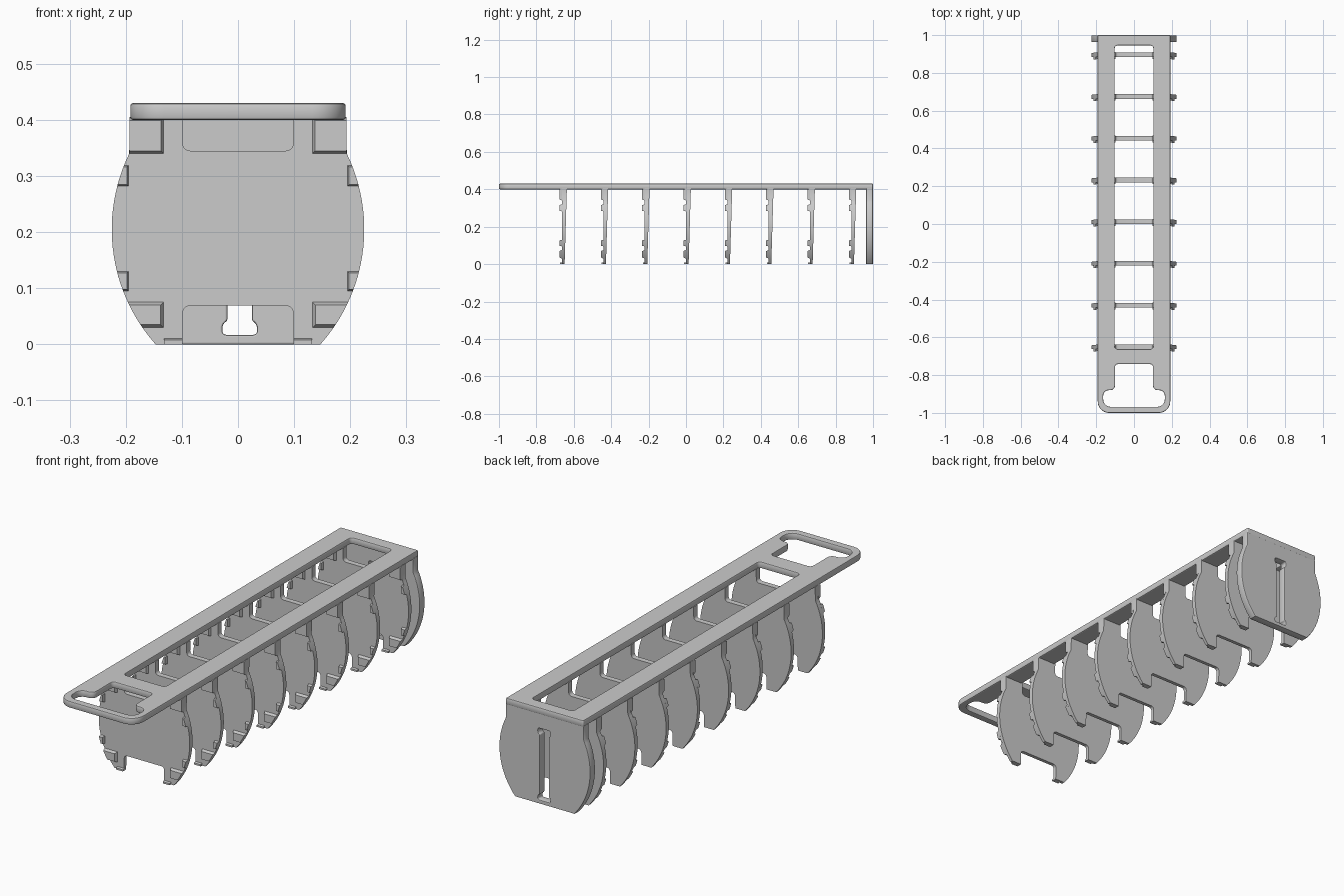
import bpy, bmesh, math
from mathutils import Vector

if "Cube" in bpy.data.objects:
    bpy.data.objects.remove(bpy.data.objects["Cube"])

R = 0.308


def side(z):
    """Half width of the drum-shaped outline at height z."""
    if z > 0.341:
        return 0.193
    return 0.225 - R + math.sqrt(R * R - (z - 0.205) ** 2)


def rounded(pts, n=5):
    """Closed outline from (x, y, radius) corners."""
    out = []
    for i, (x, y, r) in enumerate(pts):
        p = Vector((x, y))
        if r == 0:
            out.append(p)
            continue
        a = Vector(pts[i - 1][:2]) - p
        b = Vector(pts[(i + 1) % len(pts)][:2]) - p
        a, b = p + a.normalized() * r, p + b.normalized() * r
        for k in range(n + 1):
            t = k / n
            # blend that stays close to a circular arc
            w = 0.7071 * 2 * t * (1 - t)
            d = (1 - t) ** 2 + w + t * t
            out.append((a * (1 - t) ** 2 + p * w + b * t * t) / d)
    return out


def mirrored(half):
    """Complete a right-hand half outline across x = 0."""
    return half + [(-x, y, r) for x, y, r in reversed(half)]


def finish(ob, angle=30):
    bpy.ops.object.select_all(action='DESELECT')
    ob.select_set(True)
    bpy.context.view_layer.objects.active = ob
    if ob.type == 'CURVE':
        bpy.ops.object.convert(target='MESH')
        ob = bpy.context.object
    bpy.ops.object.shade_smooth_by_angle(angle=math.radians(angle))


def slab(name, loops, thick, bevel, loc, rot=0):
    """Flat plate with holes and bevelled edges."""
    cu = bpy.data.curves.new(name, 'CURVE')
    cu.dimensions, cu.fill_mode = '2D', 'BOTH'
    cu.extrude = thick / 2 - bevel
    cu.bevel_depth, cu.bevel_resolution, cu.offset = bevel, 1, -bevel
    for loop in loops:
        sp = cu.splines.new('POLY')
        sp.points.add(len(loop) - 1)
        for pt, p in zip(sp.points, loop):
            pt.co = (p[0], p[1], 0, 1)
        sp.use_cyclic_u = True
    ob = bpy.data.objects.new(name, cu)
    bpy.context.collection.objects.link(ob)
    ob.location, ob.rotation_euler.x = loc, rot
    finish(ob)


# top frame with long window and handle opening
outer = rounded(mirrored([(0.192, 1, 0.004), (0.192, -1, 0.06)]), 8)
window = rounded(mirrored([(0.102, 0.945, 0.015), (0.102, -0.662, 0.015)]))
handle = rounded(mirrored([(0.1, -0.742, 0.015), (0.1, -0.88, 0.025),
                           (0.163, -0.88, 0.03), (0.163, -0.968, 0.04)]))
slab("top_frame", [outer, window, handle], 0.03, 0.005, (0, 0, 0.415))

# end plate with dumbbell-shaped slot
N = 24
arc = [(side(0.342 * i / N), 0.342 * i / N, 0) for i in range(N + 1)]
plate = [p[:2] for p in mirrored(arc + [(0.193, 0.405, 0)])]
slot = rounded(mirrored([(0.031, 0.337, 0.008), (0.031, 0.315, 0.008),
                         (0.022, 0.308, 0.003), (0.022, 0.042, 0.003),
                         (0.031, 0.036, 0.007), (0.031, 0.017, 0.007)]))
slot = [(p[0] + 0.003, p[1]) for p in slot]
slab("end_plate", [plate, slot], 0.036, 0.003, (0, 0.981, 0), math.pi / 2)


def prism(bm, a, b):
    """Solid between two matching loops of 3D points."""
    va, vb = [bm.verts.new(p) for p in a], [bm.verts.new(p) for p in b]
    bm.faces.new(va)
    bm.faces.new(vb[::-1])
    n = len(va)
    for i in range(n):
        j = (i + 1) % n
        bm.faces.new((va[i], vb[i], vb[j], va[j]))


def tab(bm, s, xi, z0, z1, c):
    """Raised chamfered pad on a divider's front, following its outline."""
    def loop(y, xin, lo, hi):
        zs = [lo + (hi - lo) * i / 4 for i in range(5)]
        return ([(s * xin, y, lo)] + [(s * side(z), y, z) for z in zs]
                + [(s * xin, y, hi)])
    prism(bm, loop(-0.022, xi, z0, z1), loop(-0.039, xi + c, z0 + c, z1 - c))


# divider: tapered plate notched top and bottom, with pads and feet
bm = bmesh.new()
outline = rounded(mirrored([(0.099, 0.0, 0)] + arc
                           + [(0.193, 0.404, 0), (0.099, 0.404, 0),
                              (0.099, 0.345, 0.014)])[:N + 5]
                  + [(-0.099, 0.345, 0.014), (-0.099, 0.404, 0), (-0.193, 0.404, 0)]
                  + [(-x, z, r) for x, z, r in reversed(arc)]
                  + [(-0.099, 0, 0), (-0.099, 0.069, 0.014), (0.099, 0.069, 0.014)])
prism(bm, [(p.x, -0.026, p.y) for p in outline],
      [(p.x, -0.012 + 0.03 * p.y, p.y) for p in outline])
for s in (-1, 1):
    tab(bm, s, 0.131, 0.339, 0.405, 0.006)
    tab(bm, s, 0.194, 0.281, 0.320, 0.004)
    tab(bm, s, 0.194, 0.094, 0.131, 0.004)
    tab(bm, s, 0.131, 0.028, 0.077, 0.007)
    foot = [(0.099, 0), (0.132, 0), (0.132, 0.011), (0.099, 0.011)]
    prism(bm, [(s * x, -0.022, z) for x, z in foot],
          [(s * x, -0.036, z * 0.7) for x, z in foot])
bmesh.ops.recalc_face_normals(bm, faces=bm.faces)
mesh = bpy.data.meshes.new("divider")
bm.to_mesh(mesh)
bm.free()

# row of eight dividers
for i in range(8):
    ob = bpy.data.objects.new(f"divider_{i + 1}", mesh)
    bpy.context.collection.objects.link(ob)
    ob.location.y = -0.637 + 0.221 * i
    if i == 0:
        finish(ob)
